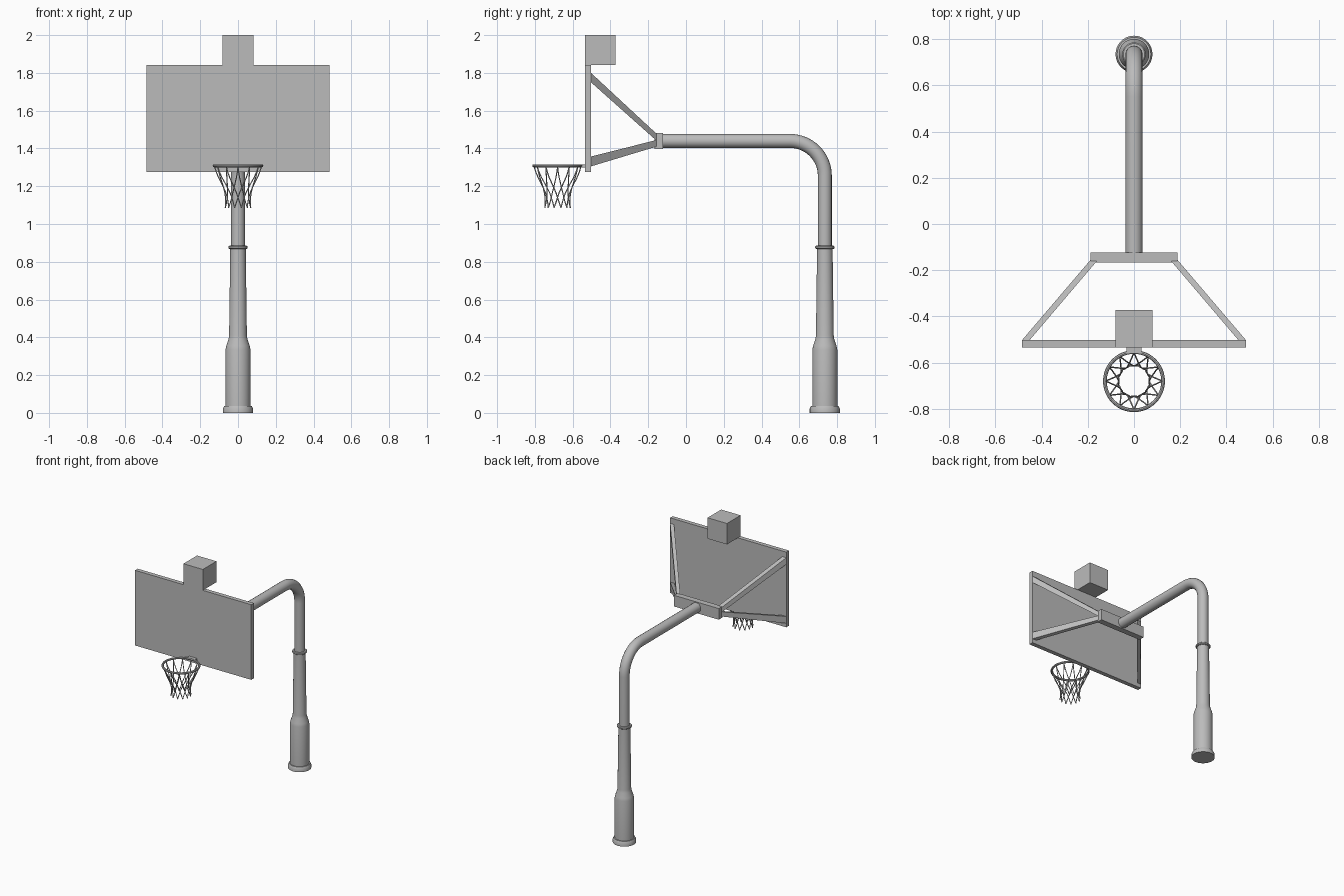
import bpy, bmesh, math
from mathutils import Vector

old = bpy.data.objects.get("Cube")
if old:
    bpy.data.objects.remove(old, do_unlink=True)

grey = bpy.data.materials.new("painted grey metal")
grey.use_nodes = True
GREY = (0.5, 0.5, 0.5, 1)
grey.diffuse_color = GREY
grey.node_tree.nodes["Principled BSDF"].inputs["Base Color"].default_value = GREY

POLE_Y = 0.735
HOOP_Y = -0.68
RIM_Z = 1.308


def finish(name, bm, smooth=False):
    bmesh.ops.recalc_face_normals(bm, faces=bm.faces)
    mesh = bpy.data.meshes.new(name)
    bm.to_mesh(mesh)
    bm.free()
    mesh.materials.append(grey)
    ob = bpy.data.objects.new(name, mesh)
    bpy.context.collection.objects.link(ob)
    if smooth:
        bpy.ops.object.select_all(action='DESELECT')
        ob.select_set(True)
        bpy.context.view_layer.objects.active = ob
        bpy.ops.object.shade_smooth_by_angle(angle=math.radians(35))
    return ob


def box(name, lo, hi):
    bm = bmesh.new()
    bmesh.ops.create_cube(bm, size=1)
    for v in bm.verts:
        v.co = Vector(l + (h - l) * (c + 0.5) for l, h, c in zip(lo, hi, v.co))
    return finish(name, bm)


def lathe(name, profile, y, sides=32):
    """Revolve (radius, height) points around a vertical axis, closed at both ends."""
    bm = bmesh.new()
    rings = []
    for r, z in profile:
        ring = []
        for i in range(sides):
            a = math.tau * i / sides
            ring.append(bm.verts.new((r * math.cos(a), y + r * math.sin(a), z)))
        rings.append(ring)
    for a, b in zip(rings, rings[1:]):
        for i in range(sides):
            j = (i + 1) % sides
            bm.faces.new((a[i], a[j], b[j], b[i]))
    bm.faces.new(rings[0])
    bm.faces.new(rings[-1])
    return finish(name, bm, True)


def tubes(name, paths, radius, resolution=1, closed=False):
    """Round bars along one or more point paths, turned into one mesh."""
    curve = bpy.data.curves.new(name, 'CURVE')
    curve.dimensions = '3D'
    curve.bevel_depth = radius
    curve.bevel_resolution = resolution
    curve.use_fill_caps = True
    for path in paths:
        spline = curve.splines.new('POLY')
        spline.points.add(len(path) - 1)
        spline.use_cyclic_u = closed
        for p, co in zip(spline.points, path):
            p.co = (*co, 1)
    temp = bpy.data.objects.new(name + " path", curve)
    bpy.context.collection.objects.link(temp)
    graph = bpy.context.evaluated_depsgraph_get()
    mesh = bpy.data.meshes.new_from_object(temp.evaluated_get(graph))
    bpy.data.objects.remove(temp, do_unlink=True)
    bm = bmesh.new()
    bm.from_mesh(mesh)
    bpy.data.meshes.remove(mesh)
    for f in bm.faces:
        f.material_index = 0
    return finish(name, bm, True)


# Stepped lower post with foot and collar
lathe("lower_post", [(0.08, 0), (0.08, 0.022), (0.073, 0.036), (0.066, 0.036),
                     (0.066, 0.335), (0.062, 0.355), (0.05, 0.39), (0.047, 0.41),
                     (0.041, 0.87)], POLE_Y)
lathe("post_collar", [(0.046, 0.868), (0.051, 0.872), (0.051, 0.881), (0.046, 0.885)], POLE_Y)

# Upper post bending forward into the arm
BEND, ARM_Z = 0.185, 1.44
path = [(0, POLE_Y, 0.85)]
for i in range(17):
    a = math.pi / 2 * i / 16
    path.append((0, POLE_Y - BEND + BEND * math.cos(a), ARM_Z - BEND + BEND * math.sin(a)))
path.append((0, -0.13, ARM_Z))
tubes("bent_arm", [path], 0.037, 6)

# Backboard, box on top and mounting bracket
box("backboard", (-0.485, -0.535, 1.275), (0.485, -0.503, 1.842))
box("top_box", (-0.081, -0.535, 1.842), (0.081, -0.373, 2.0))
box("arm_bracket", (-0.188, -0.167, 1.398), (0.188, -0.123, 1.482))


# Braces from the bracket to the corners of the backboard
def brace(name, side, z_bracket, z_board):
    bm = bmesh.new()
    ends = []
    for x0, x1, y, (z0, z1) in ((0.156, 0.188, -0.155, z_bracket), (0.452, 0.485, -0.503, z_board)):
        ends.append([bm.verts.new((side * x, y, z))
                     for x, z in ((x0, z0), (x1, z0), (x1, z1), (x0, z1))])
    a, b = ends
    bm.faces.new(a)
    bm.faces.new(b)
    for i in range(4):
        j = (i + 1) % 4
        bm.faces.new((a[i], a[j], b[j], b[i]))
    finish(name, bm)


for side, label in ((1, "left"), (-1, "right")):
    brace("upper_brace_" + label, side, (1.44, 1.477), (1.75, 1.80))
    brace("lower_brace_" + label, side, (1.41, 1.445), (1.305, 1.357))


# Hoop and its mount
def around(r, a, z):
    return (r * math.cos(a), HOOP_Y + r * math.sin(a), z)


tubes("hoop", [[around(0.126, math.tau * i / 48, RIM_Z) for i in range(48)]], 0.008, 2, True)
box("hoop_mount", (-0.032, -0.56, 1.30), (0.032, -0.53, 1.316))

# Net: strands winding both ways and crossing into diamonds
LOOPS = 12
STEP = math.tau / LOOPS
NET = [(0.124, 1.304, 0), (0.115, 1.275, 0.06), (0.103, 1.245, 0.16), (0.09, 1.218, 0.32),
       (0.079, 1.193, 0.5), (0.07, 1.165, 0.78), (0.066, 1.14, 1.0), (0.066, 1.112, 1.27),
       (0.07, 1.086, 1.5)]
strands = [[around(r, (k + way * turn) * STEP, z) for r, z, turn in NET]
           for k in range(LOOPS) for way in (1, -1)]
tubes("net", strands, 0.003)
